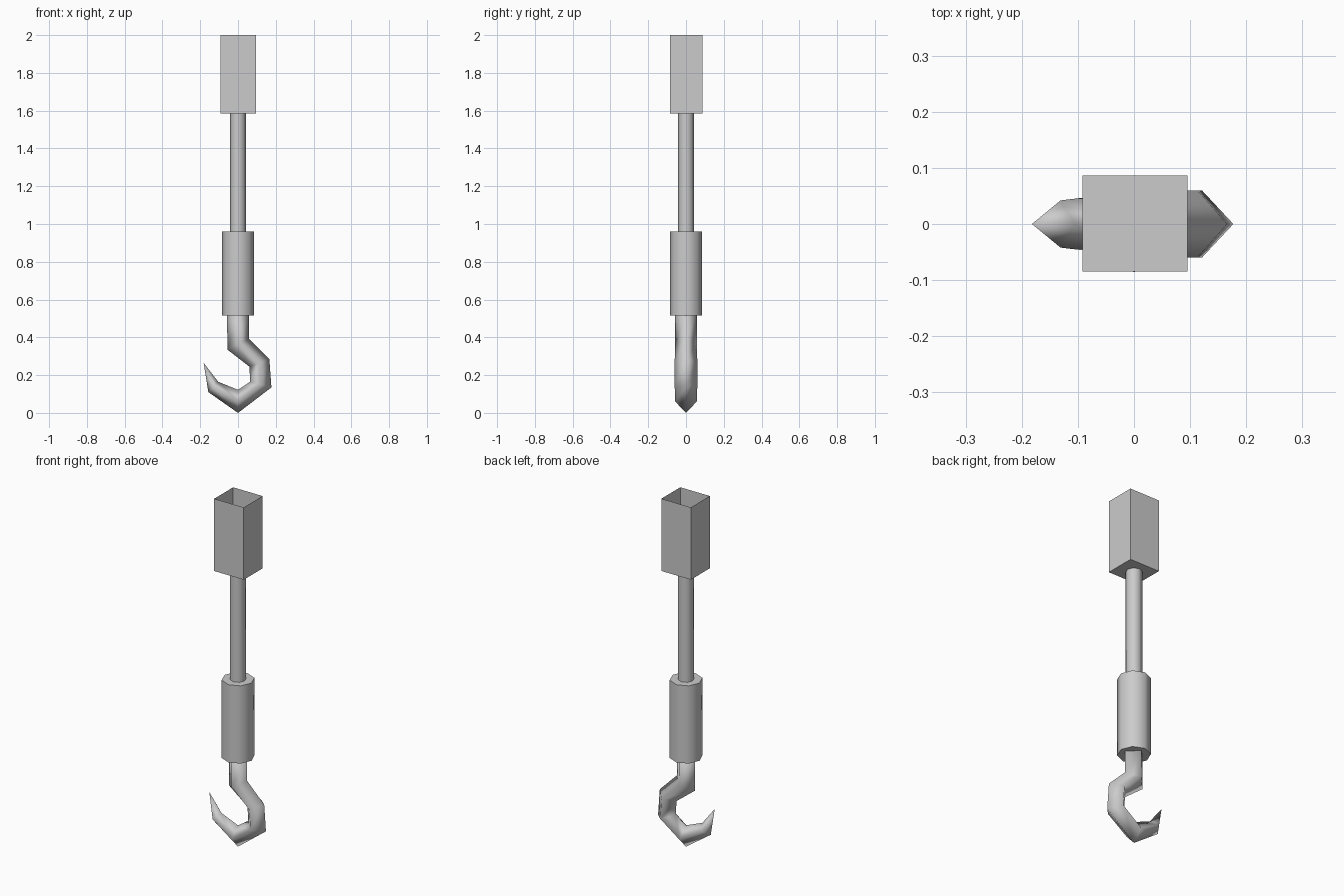
import bpy, bmesh, math
from mathutils import Vector

cube = bpy.data.objects.get("Cube")
if cube:
    bpy.data.objects.remove(cube, do_unlink=True)

steel = bpy.data.materials.new("grey steel")
steel.use_nodes = True
COLOUR = (0.6, 0.6, 0.6, 1)
steel.diffuse_color = COLOUR
steel.node_tree.nodes["Principled BSDF"].inputs["Base Color"].default_value = COLOUR


def finish(name, bm, smooth_angle=None):
    """Turn a bmesh into a coloured object, smooth below the given angle."""
    bmesh.ops.recalc_face_normals(bm, faces=bm.faces)
    mesh = bpy.data.meshes.new(name)
    bm.to_mesh(mesh)
    bm.free()
    mesh.materials.append(steel)
    ob = bpy.data.objects.new(name, mesh)
    bpy.context.collection.objects.link(ob)
    if smooth_angle:
        bpy.ops.object.select_all(action='DESELECT')
        ob.select_set(True)
        bpy.context.view_layer.objects.active = ob
        bpy.ops.object.shade_smooth_by_angle(angle=math.radians(smooth_angle))
    return ob


def cylinder(name, radius, z0, z1, sides=8):
    bm = bmesh.new()
    ring = [bm.verts.new((radius * math.cos(a), radius * math.sin(a), z0))
            for a in (2 * math.pi * i / sides for i in range(sides))]
    base = bm.faces.new(ring)
    top = bmesh.ops.extrude_face_region(bm, geom=[base])["geom"]
    bmesh.ops.translate(bm, vec=(0, 0, z1 - z0),
                        verts=[v for v in top if isinstance(v, bmesh.types.BMVert)])
    if not base.is_valid or len(bm.faces) < sides + 2:
        bmesh.ops.holes_fill(bm, edges=[e for e in bm.edges if e.is_boundary])
    return finish(name, bm, 60)


# Open-topped square socket with thin walls
bm = bmesh.new()
bmesh.ops.create_cube(bm, size=1)
for v in bm.verts:
    v.co = Vector((0.002 + v.co.x * 0.187, 0.001 + v.co.y * 0.171, 1.793 + v.co.z * 0.414))
bm.normal_update()
bmesh.ops.delete(bm, geom=[f for f in bm.faces if f.normal.z > 0.9], context='FACES_ONLY')
finish("top_socket", bm)

# Rod and thicker sleeve
cylinder("rod", 0.042, 0.96, 1.587)
cylinder("sleeve", 0.086, 0.515, 0.96)

# Hook: diamond sections, each given by inner point, outer point and half depth
SECTIONS = [
    ((-0.058, 0.53), (0.058, 0.53), 0.058),
    ((-0.056, 0.335), (0.058, 0.392), 0.058),
    ((0.060, 0.245), (0.166, 0.285), 0.060),
    ((0.065, 0.165), (0.177, 0.135), 0.060),
    ((0.000, 0.122), (0.000, 0.000), 0.058),
    ((-0.105, 0.165), (-0.157, 0.110), 0.042),
]
bm = bmesh.new()
rings = []
for (xi, zi), (xo, zo), depth in SECTIONS:
    xm, zm = (xi + xo) / 2, (zi + zo) / 2
    rings.append([bm.verts.new(p) for p in
                  ((xi, 0, zi), (xm, depth, zm), (xo, 0, zo), (xm, -depth, zm))])
tip = bm.verts.new((-0.182, 0, 0.265))
bm.faces.new(rings[0])
for i in range(4):
    j = (i + 1) % 4
    for a, b in zip(rings, rings[1:]):
        bm.faces.new((a[i], a[j], b[j], b[i]))
    bm.faces.new((rings[-1][i], rings[-1][j], tip))
finish("hook", bm, 130)
